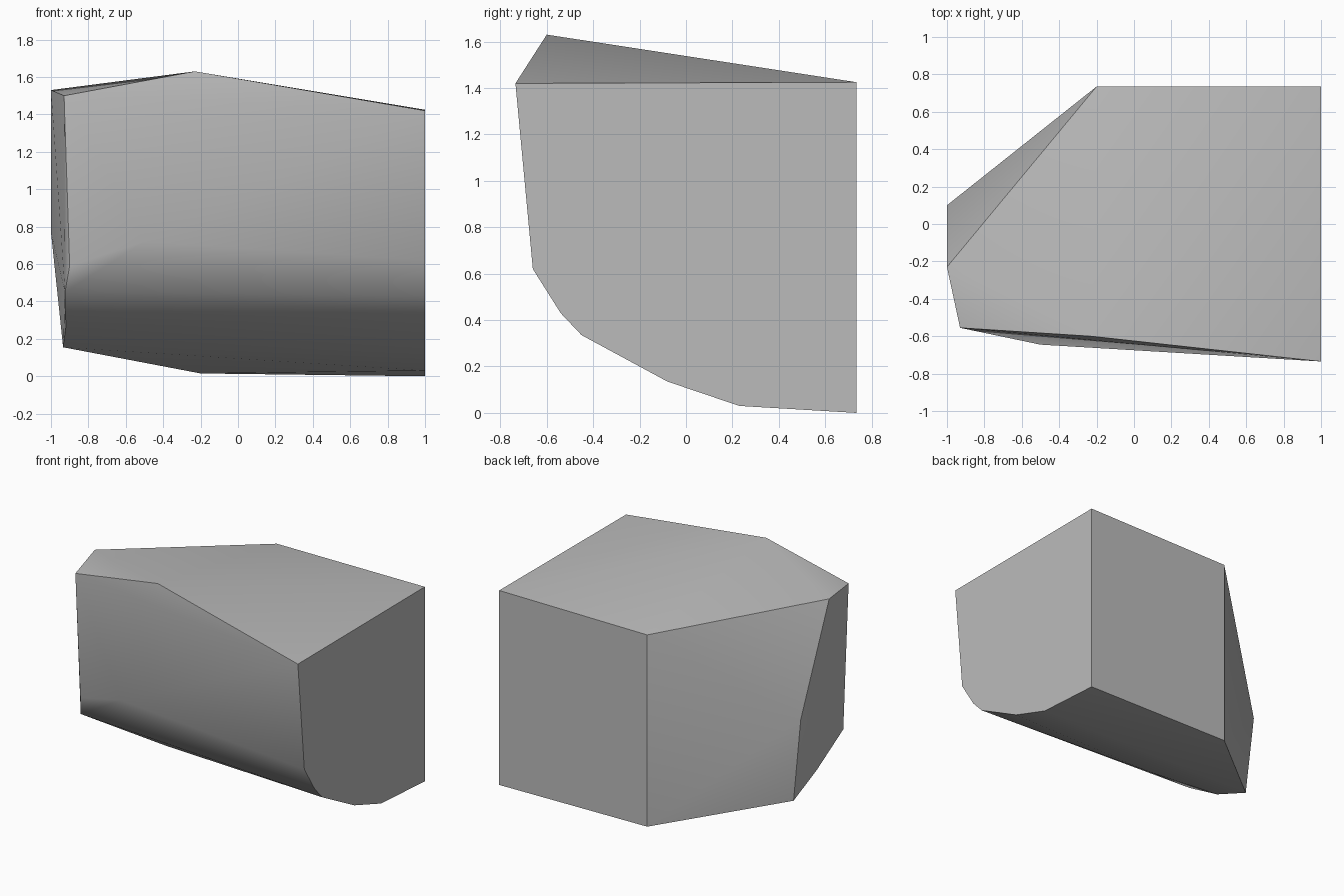
import bpy
import bmesh
import math

cube = bpy.data.objects.get("Cube")
if cube:
    bpy.data.objects.remove(cube, do_unlink=True)

# Stone colour
stone = bpy.data.materials.new("grey_stone")
stone.use_nodes = True
grey = (0.5, 0.5, 0.5, 1)
stone.diffuse_color = grey
stone.node_tree.nodes["Principled BSDF"].inputs["Base Color"].default_value = grey

# Flat cut side: (y, z) profile with a rounded lower front
cut_profile = [(-0.735, 1.42), (0.735, 1.425), (0.735, 0), (0.23, 0.03),
               (-0.08, 0.135), (-0.45, 0.335), (-0.54, 0.43), (-0.66, 0.62)]
corners = [(1, y, z) for y, z in cut_profile]

# Back edge and top ridge
corners += [(-0.2, 0.735, 0.015), (-0.2, 0.735, 1.42), (-0.23, -0.6, 1.63)]
# Broken far side
corners += [(-1, -0.23, 1.53), (-0.93, -0.555, 1.5), (-1, 0.1, 0.77),
            (-0.935, 0.09, 0.155), (-0.92, -0.2, 0.265),
            (-0.925, -0.5, 0.45), (-0.9, -0.54, 0.59)]
# Bulges on the front and underside
corners += [(-0.5, -0.645, 0.72), (-0.38, -0.27, 0.27)]

# Wrap the corners in a convex chunk
bm = bmesh.new()
for corner in corners:
    bm.verts.new(corner)
bmesh.ops.convex_hull(bm, input=bm.verts)
bmesh.ops.dissolve_limit(bm, angle_limit=math.radians(1),
                         verts=bm.verts, edges=bm.edges)
bmesh.ops.recalc_face_normals(bm, faces=bm.faces)
mesh = bpy.data.meshes.new("rock_chunk")
bm.to_mesh(mesh)
bm.free()
mesh.materials.append(stone)
rock = bpy.data.objects.new("rock_chunk", mesh)
bpy.context.collection.objects.link(rock)

# Soft faces with crisp broken edges
bpy.ops.object.select_all(action="DESELECT")
rock.select_set(True)
bpy.context.view_layer.objects.active = rock
bpy.ops.object.shade_smooth_by_angle(angle=math.radians(35))
